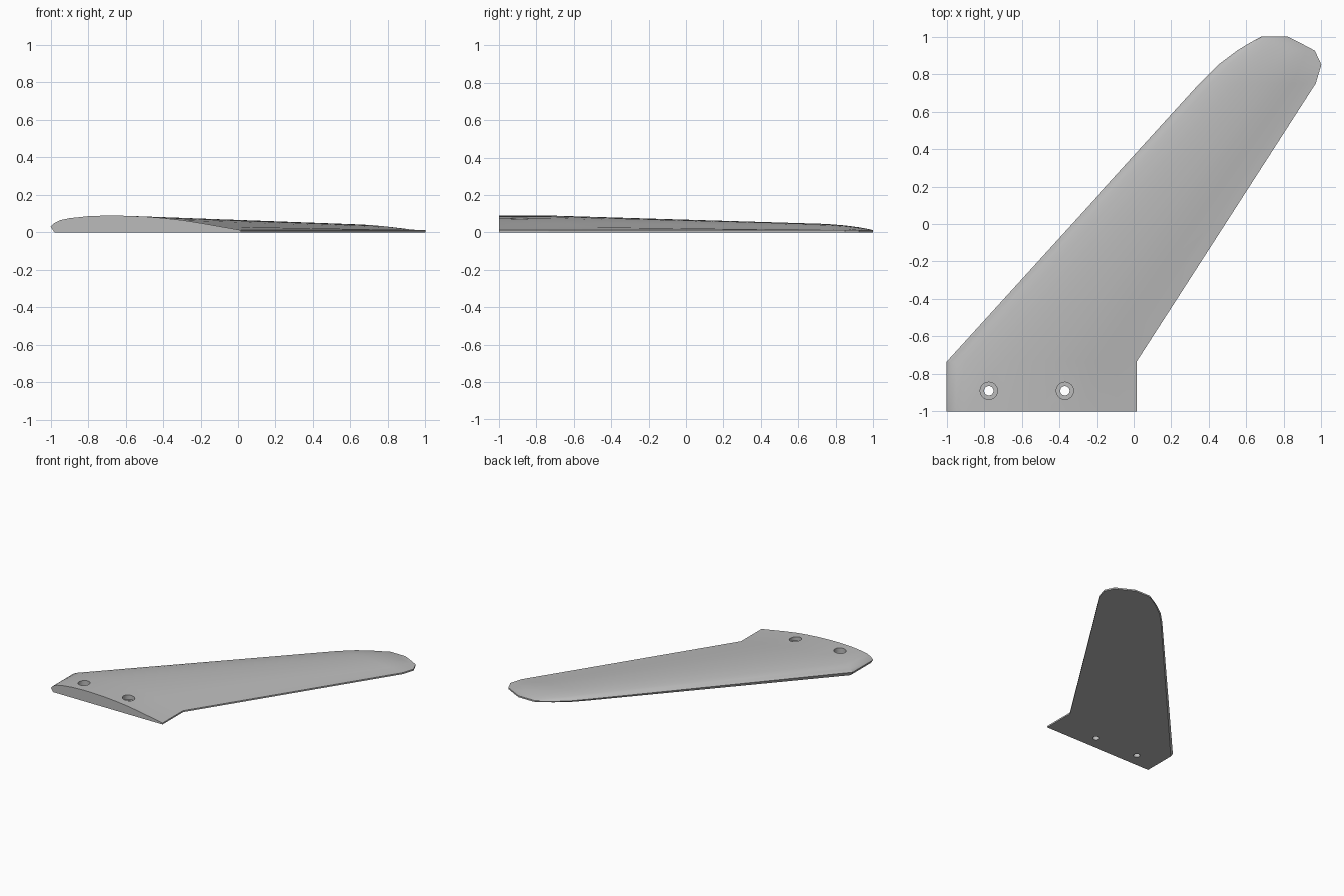
import bpy, bmesh, math

cube = bpy.data.objects.get("Cube")
if cube:
    bpy.data.objects.remove(cube, do_unlink=True)

# Single grey material
grey = bpy.data.materials.new("plain grey")
grey.use_nodes = True
colour = (0.5, 0.5, 0.5, 1)
grey.diffuse_color = colour
grey.node_tree.nodes["Principled BSDF"].inputs["Base Color"].default_value = colour

# Airfoil upper side: (chord fraction, fraction of full height)
UPPER = [(0, .33), (.02, .55), (.05, .72), (.1, .84), (.2, .96), (.3, 1), (.4, .98),
         (.5, .93), (.6, .84), (.7, .71), (.8, .53), (.9, .33), (1, .13)]
EDGE = 0.012   # trailing edge thickness

# Stations from root to tip: y, leading x, trailing x, height
STATIONS = [(-1, -1, .015, .09), (-.735, -1, .015, .09), (.75, .35, .97, .045),
            (.85, .45, 1, .037), (.925, .55, .965, .027), (.965, .615, .89, .02),
            (1, .68, .82, .012)]


def section(y, lead, trail, height):
    """Closed flat-bottomed airfoil outline at one station."""
    chord = trail - lead
    pts = []
    for f, h in UPPER:
        z = h * height if f == 0 else max(h * height, EDGE)
        if f == 1:
            z = EDGE
        pts.append((lead + f * chord, y, z))
    pts += [(trail, y, 0), (lead + .02 * chord, y, 0)]
    return pts


# Lofted blade
bm = bmesh.new()
rings = [[bm.verts.new(p) for p in section(*s)] for s in STATIONS]
n = len(rings[0])
for a, b in zip(rings, rings[1:]):
    for i in range(n):
        j = (i + 1) % n
        bm.faces.new((a[i], a[j], b[j], b[i]))
bm.faces.new(rings[0])
bm.faces.new(rings[-1])
bmesh.ops.recalc_face_normals(bm, faces=bm.faces)
mesh = bpy.data.meshes.new("swept_blade")
bm.to_mesh(mesh)
bm.free()
mesh.materials.append(grey)
blade = bpy.data.objects.new("swept_blade", mesh)
bpy.context.collection.objects.link(blade)


def cut_cylinder(x, y, radius, bottom, top):
    """Bore a round vertical hole in the blade."""
    bpy.ops.mesh.primitive_cylinder_add(vertices=32, radius=radius, depth=top - bottom,
                                        location=(x, y, (top + bottom) / 2))
    cutter = bpy.context.object
    cutter.name = "hole_cutter"
    cutter.hide_render = True
    cutter.data.materials.append(grey)
    mod = blade.modifiers.new("hole", 'BOOLEAN')
    mod.operation = 'DIFFERENCE'
    mod.solver = 'EXACT'
    mod.object = cutter
    bpy.context.view_layer.objects.active = blade
    bpy.ops.object.modifier_apply(modifier=mod.name)
    bpy.data.objects.remove(cutter, do_unlink=True)


# Two counterbored screw holes in the root
for hole_x in (-.775, -.37):
    cut_cylinder(hole_x, -.89, .025, -.1, .2)
    cut_cylinder(hole_x, -.89, .046, .04, .2)

# Smooth surface with crisp edges
bpy.ops.object.select_all(action='DESELECT')
blade.select_set(True)
bpy.context.view_layer.objects.active = blade
bpy.ops.object.shade_smooth_by_angle(angle=math.radians(30))
